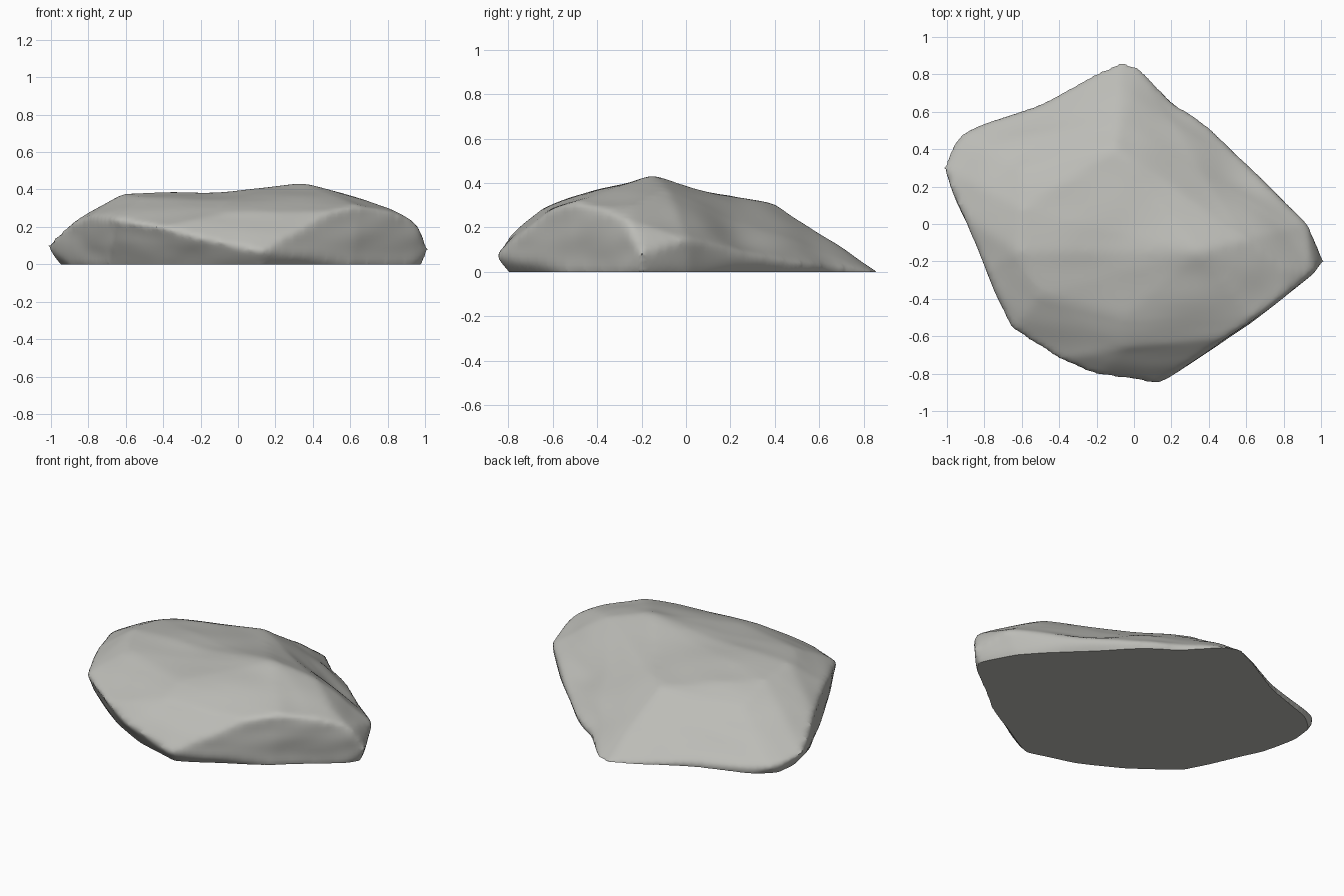
import bpy, bmesh, math
from mathutils import Vector, noise

cube = bpy.data.objects.get("Cube")
if cube:
    bpy.data.objects.remove(cube)

# Rim of the slab: where the sloping top meets the broken sides
RIM = [(-1.02, .3, .1), (-.98, .41, .07), (-.92, .49, .05), (-.82, .53, .02),
       (-.55, .6, .01), (-.07, .82, .02), (.02, .81, .02), (.27, .6, .02),
       (.45, .48, .05), (.93, .01, .15), (1.02, -.2, .08), (.95, -.27, .23),
       (.8, -.39, .29), (.65, -.51, .315), (.5, -.61, .285), (.35, -.7, .21),
       (.13, -.86, .07), (-.2, -.81, .14), (-.4, -.73, .2), (-.65, -.57, .24),
       (-.79, -.25, .26), (-.92, .05, .2)]
# Foot of the slab, undercut on the front left
FOOT = [(-.95, .3), (-.94, .43), (-.83, .53), (-.55, .61), (-.07, .87), (.03, .84),
        (.27, .6), (.43, .47), (.88, .01), (.98, -.2), (.94, -.27), (.6, -.54),
        (.35, -.68), (.13, -.8), (-.15, -.72), (-.42, -.59), (-.7, -.38), (-.9, .05)]
# Crown of the slab
CROWN = [(.34, -.15, .437), (.5, -.2, .395), (.4, -.35, .375), (0, -.3, .385),
         (-.05, -.5, .35), (-.05, -.66, .28), (.13, -.66, .26), (-.5, -.38, .355),
         (-.62, -.15, .38), (-.6, .08, .36), (-.6, .3, .27), (-.1, .4, .31),
         (-.05, .2, .35), (.6, -.08, .37), (.82, -.25, .295)]
# Shallow hollows: centre, radius, push
DENTS = [((-.48, .64, 0), .22, (.01, -.035, 0)),
         ((.2, .66, 0), .14, (-.02, -.02, 0)),
         ((-.12, -.18, .39), .25, (0, 0, -.025)),
         ((.1, .12, .36), .18, (0, 0, -.02)),
         ((.5, .25, .2), .2, (-.015, -.015, -.025))]

# Rough block, narrowing below the ground so that the foot can be cut flat
bm = bmesh.new()
for p in RIM + CROWN:
    bm.verts.new(p)
for x, y in FOOT:
    bm.verts.new((x, y, 0))
    bm.verts.new((x * .85, y * .85, -.15))
bmesh.ops.convex_hull(bm, input=bm.verts)
loose = [v for v in bm.verts if not v.link_faces]
bmesh.ops.delete(bm, geom=loose, context='VERTS')
mesh = bpy.data.meshes.new("rock_slab")
bm.to_mesh(mesh)
bm.free()
rock = bpy.data.objects.new("rock_slab", mesh)
bpy.context.collection.objects.link(rock)
bpy.context.view_layer.objects.active = rock
rock.select_set(True)

# Wear the edges
remesh = rock.modifiers.new("remesh", 'REMESH')
remesh.mode = 'VOXEL'
remesh.voxel_size = .02
wear = rock.modifiers.new("wear", 'SMOOTH')
wear.factor = .5
wear.iterations = 9
for name in ("remesh", "wear"):
    bpy.ops.object.modifier_apply(modifier=name)

# Gentle undulations and hollows, then a flat cut underneath
bm = bmesh.new()
bm.from_mesh(rock.data)
bm.normal_update()
shifts = []
for v in bm.verts:
    ripple = noise.noise(Vector((v.co.x * 3, v.co.y * 4, v.co.z * 9)))
    shift = v.normal * .01 * ripple
    for centre, radius, push in DENTS:
        distance = (v.co - Vector(centre)).length / radius
        shift += Vector(push) * math.exp(-distance ** 2)
    shifts.append(shift)
for v, shift in zip(bm.verts, shifts):
    v.co += shift
bmesh.ops.bisect_plane(bm, geom=bm.verts[:] + bm.edges[:] + bm.faces[:],
                       plane_co=(0, 0, 0), plane_no=(0, 0, 1), clear_inner=True)
bmesh.ops.holes_fill(bm, edges=[e for e in bm.edges if e.is_boundary], sides=0)
bmesh.ops.recalc_face_normals(bm, faces=bm.faces)
bm.to_mesh(rock.data)
bm.free()
bpy.ops.object.shade_smooth_by_angle(angle=math.radians(40))

# Stone colour
stone = bpy.data.materials.new("pale_grey_stone")
stone.use_nodes = True
colour = (.5, .5, .47, 1)
stone.diffuse_color = colour
stone.node_tree.nodes["Principled BSDF"].inputs["Base Color"].default_value = colour
rock.data.materials.clear()
rock.data.materials.append(stone)
